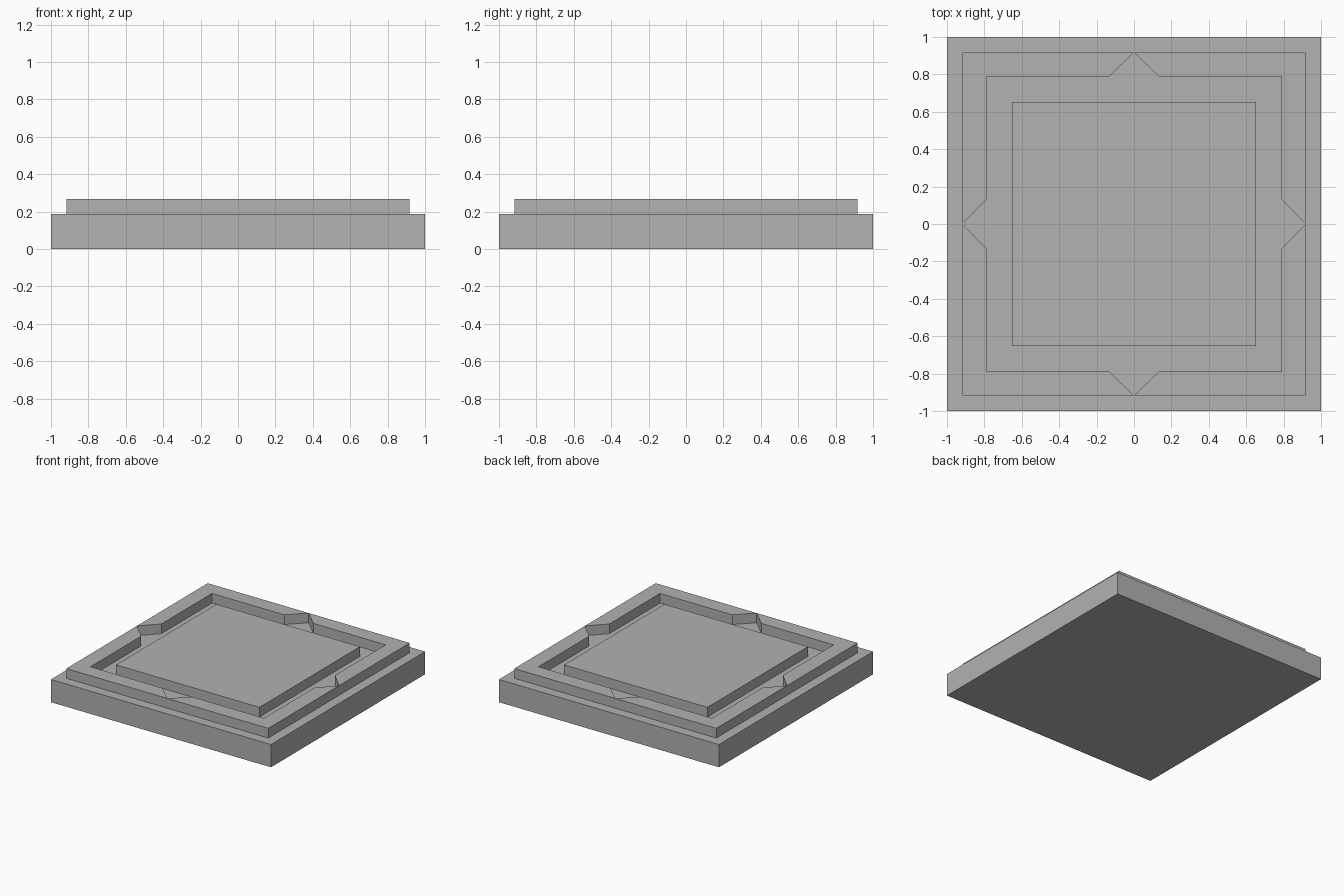
import bpy
import bmesh
from mathutils import Matrix
from math import pi

cube = bpy.data.objects.get("Cube")
if cube:
    bpy.data.objects.remove(cube, do_unlink=True)

# Single stone grey
GREY = (0.445, 0.445, 0.445, 1)
stone = bpy.data.materials.new("stone_grey")
stone.use_nodes = True
stone.diffuse_color = GREY
stone.node_tree.nodes["Principled BSDF"].inputs["Base Color"].default_value = GREY

BASE_TOP, RIM_TOP = 0.187, 0.267
OUTER, INNER, PLATE = 0.918, 0.789, 0.652
NOTCH = 0.132


def prism(name, outline, bottom, top, copies=1):
    """Extrude an outline upwards, repeated evenly around the z axis."""
    bm = bmesh.new()
    for i in range(copies):
        turn = Matrix.Rotation(2 * pi * i / copies, 4, "Z")
        verts = [bm.verts.new(turn @ Matrix.Translation((x, y, bottom)).translation)
                 for x, y in outline]
        face = bm.faces.new(verts)
        made = bmesh.ops.extrude_face_region(bm, geom=[face], use_keep_orig=True)
        moved = [g for g in made["geom"] if isinstance(g, bmesh.types.BMVert)]
        bmesh.ops.translate(bm, verts=moved, vec=(0, 0, top - bottom))
    bmesh.ops.recalc_face_normals(bm, faces=bm.faces[:])
    mesh = bpy.data.meshes.new(name)
    bm.to_mesh(mesh)
    bm.free()
    mesh.materials.append(stone)
    obj = bpy.data.objects.new(name, mesh)
    bpy.context.collection.objects.link(obj)
    return obj


def square(half):
    return [(-half, -half), (half, -half), (half, half), (-half, half)]


# Base slab and raised centre plate
prism("base_slab", square(1), 0, BASE_TOP)
prism("centre_plate", square(PLATE), BASE_TOP, RIM_TOP)

# Raised rim: four corner pieces whose tapered ends leave V notches
corner = [(0, OUTER), (NOTCH, INNER), (INNER, INNER),
          (INNER, NOTCH), (OUTER, 0), (OUTER, OUTER)]
prism("notched_rim", corner, BASE_TOP, RIM_TOP, copies=4)
